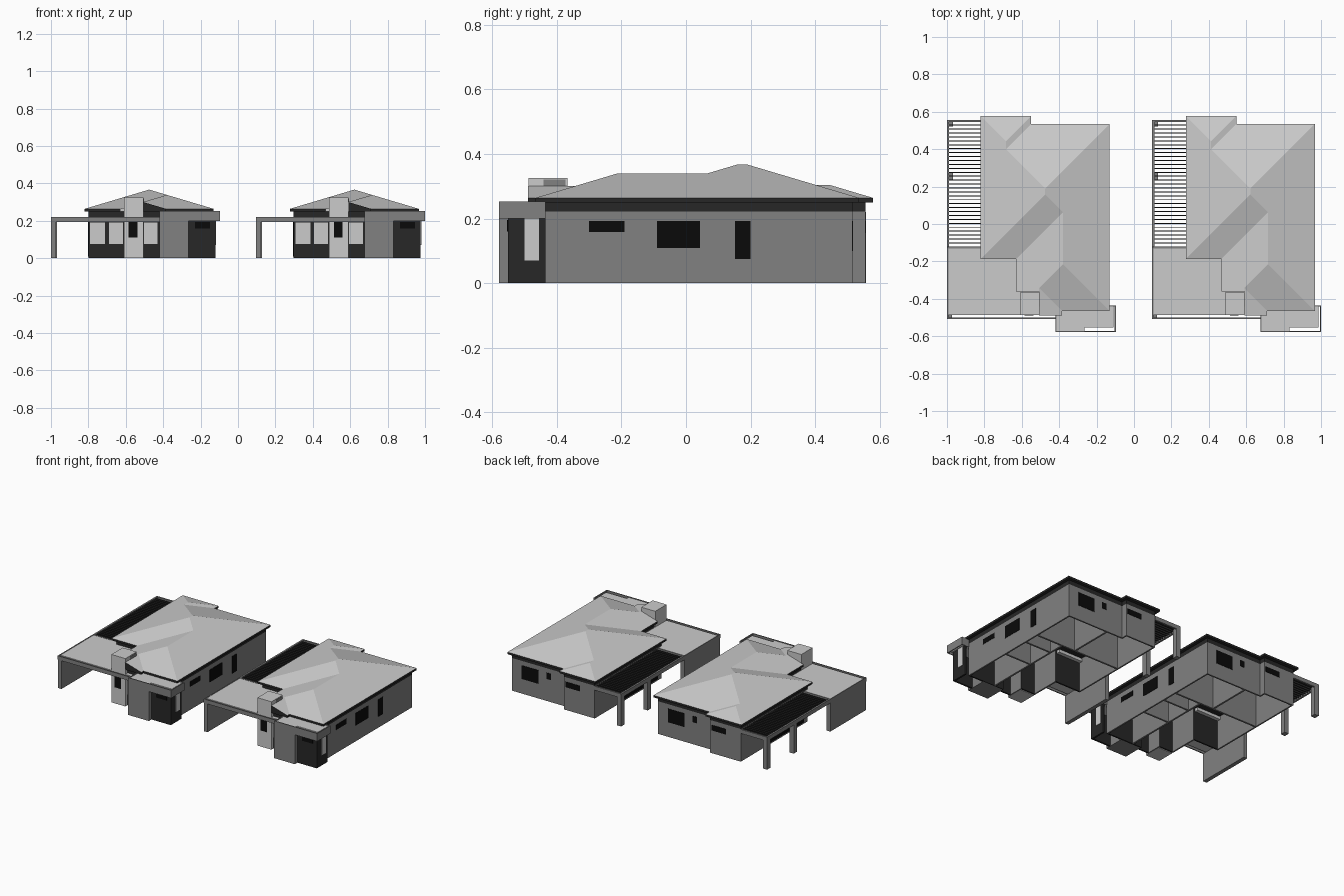
import bpy

if "Cube" in bpy.data.objects:
    bpy.data.objects.remove(bpy.data.objects["Cube"])

def mat(name, v):
    m = bpy.data.materials.new(name)
    m.diffuse_color = (v, v, v, 1)
    m.use_nodes = True
    m.node_tree.nodes["Principled BSDF"].inputs["Base Color"].default_value = m.diffuse_color
    return m

WALL, DARK, BLACK = mat("wall_grey", .22), mat("dark_trim", .02), mat("dark_glass", .003)
ROOF = mat("roof_grey", .8)

def mesh_obj(name, verts, faces, mats=(), idx=None):
    me = bpy.data.meshes.new(name)
    me.from_pydata(verts, [], faces)
    for m in mats:
        me.materials.append(m)
    if idx:
        me.polygons.foreach_set("material_index", idx)
    ob = bpy.data.objects.new(name, me)
    bpy.context.collection.objects.link(ob)
    return ob

BOX = [(0, 2, 3, 1), (4, 5, 7, 6), (0, 1, 5, 4), (2, 6, 7, 3), (0, 4, 6, 2), (1, 3, 7, 5)]

def boxes(name, specs, dx, m=None):
    """specs: list of (x0, x1, y0, y1, z0, z1)"""
    v, f = [], []
    for x0, x1, y0, y1, z0, z1 in specs:
        n = len(v)
        v += [(x + dx, y, z) for z in (z0, z1) for y in (y0, y1) for x in (x0, x1)]
        f += [tuple(n + i for i in q) for q in BOX]
    return mesh_obj(name, v, f, [m] if m else [])

EAVE, FASCIA, PITCH = .264, .014, .298

def hip_roof(name, x0, x1, y0, y1, dx, front=1, back=1):
    """Ridge runs along y; front/back = 1 for a hip, 0 for a gable."""
    h = (x1 - x0) / 2
    c, top = (x0 + x1) / 2, EAVE + h * PITCH
    v = [(x0, y0), (x1, y0), (x1, y1), (x0, y1)]
    v = [(x + dx, y, z) for z in (EAVE - FASCIA, EAVE) for x, y in v]
    v += [(c + dx, y0 + h * front, top), (c + dx, y1 - h * back, top)]
    f = [(3, 2, 1, 0), (0, 1, 5, 4), (1, 2, 6, 5), (2, 3, 7, 6), (3, 0, 4, 7),
         (4, 5, 8), (5, 6, 9, 8), (6, 7, 9), (7, 4, 8, 9)]
    return mesh_obj(name, v, f, [ROOF, DARK],
                    [1, 1, 1, 1, 1, 1 - front, 0, 1 - back, 0])

OUTLINE = [(-.15, -.44), (-.15, .515), (-.57, .515), (-.57, .555), (-.80, .555),
           (-.80, -.16), (-.61, -.16), (-.61, -.36), (-.505, -.36), (-.505, -.462),
           (-.41, -.462), (-.41, -.44)]
WT = .222  # wall top

def house(side, dx):
    def B(name, specs, m=None):
        return boxes(f"{side}_{name}", specs, dx, m)

    # outer walls as a shell, street-facing ones dark
    n = len(OUTLINE)
    low = [(x + dx, y, 0) for x, y in OUTLINE]
    high = [(x, y, WT) for x, y, _ in low]
    sides = [(i, (i + 1) % n, n + (i + 1) % n, n + i) for i in range(n)]
    street = [1 if OUTLINE[(i + 1) % n][0] > OUTLINE[i][0] else 0 for i in range(n)]
    shell = mesh_obj(f"{side}_outer_walls", low + high, sides, [WALL, DARK], street)
    s = shell.modifiers.new("thickness", 'SOLIDIFY')
    s.thickness, s.offset = .014, -1
    # dark frieze and ceiling
    band = [(x, y, .251) for x, y, _ in low]
    mesh_obj(f"{side}_frieze", high + band,
             sides + [tuple(range(n))[::-1], tuple(range(n, 2 * n))], [DARK])
    # room partitions
    B("partitions", [(-.79, -.16, .2, .212, 0, WT), (-.46, -.448, .2, .505, 0, WT),
                     (-.36, -.348, -.43, .2, 0, WT), (-.35, -.16, -.1, -.088, 0, WT),
                     (-.35, -.16, .09, .102, 0, WT)], WALL)

    # roof: main hip, front wing, rear wing, small front gable
    hip_roof(f"{side}_main_roof", -.82, -.13, -.187, .535, dx)
    wing = hip_roof(f"{side}_front_wing_roof", -.63, -.13, -.465, .32, dx)
    hip_roof(f"{side}_rear_wing_roof", -.82, -.55, .2, .578, dx, front=0)
    gable = hip_roof(f"{side}_front_gable_roof", -.63, -.385, -.488, -.15, dx, 0, 0)
    cutter = B("chimney_notch_cutter", [(-.7, -.507, -.6, -.362, .1, .5)])
    cutter.hide_render = True
    cutter.hide_viewport = True
    for r in (wing, gable):
        b = r.modifiers.new("notch", 'BOOLEAN')
        b.operation, b.object, b.solver = 'DIFFERENCE', cutter, 'EXACT'

    # chimney with side vent and window
    B("chimney", [(-.61, -.505, -.487, -.366, 0, .325)])
    B("chimney_vent", [(-.506, -.503, -.44, -.372, .30, .32)], WALL)
    B("chimney_window", [(-.585, -.537, -.489, -.486, .11, .195)], BLACK)

    # windows
    B("windows", [(-.151, -.148, -.30, -.19, .158, .192), (-.151, -.148, -.09, .043, .108, .192),
                  (-.151, -.148, .152, .20, .075, .192),
                  (-.35, -.225, .514, .517, .10, .192), (-.445, -.41, .514, .517, .15, .192),
                  (-.69, -.58, .554, .557, .155, .192),
                  (-.803, -.799, -.12, .29, .01, .205),
                  (-.23, -.15, -.553, -.549, .16, .195)], BLACK)
    B("light_panels", [(-.79, -.71, -.164, -.159, .075, .192), (-.69, -.615, -.164, -.159, .075, .192),
                       (-.503, -.43, -.466, -.461, .075, .192),
                       (-.121, -.117, -.50, -.455, .07, .2)])

    # entry: solid pier, dark enclosed porch, parapet and roof slab
    B("entry_pier", [(-.42, -.265, -.578, -.435, 0, .2)], WALL)
    B("entry_porch_walls", [(-.265, -.12, -.55, -.538, 0, .2),
                            (-.132, -.12, -.538, -.435, 0, .2)], DARK)
    B("entry_parapet", [(-.42, -.097, -.578, -.572, .2, .253), (-.103, -.097, -.572, -.435, .2, .253),
                        (-.42, -.414, -.572, -.435, .2, .253), (-.15, -.103, -.441, -.435, .2, .253)], WALL)
    B("entry_roof", [(-.414, -.265, -.572, -.437, .2, .249), (-.265, -.11, -.553, -.437, .2, .249)])

    # carport: roof slab, edge beams and side wall
    B("carport_roof", [(-.993, -.61, -.487, -.125, .198, .218), (-.61, -.42, -.487, -.36, .198, .218)])
    B("carport_beams", [(-1, -.42, -.507, -.50, .193, .22), (-1, -.993, -.50, -.123, .193, .22),
                        (-.993, -.80, -.13, -.12, .193, .22)], WALL)
    B("carport_wall", [(-1, -.973, -.505, -.12, 0, .193)], WALL)

    # pergola: beams, posts and slats
    B("pergola_beams", [(-1, -.988, -.12, .557, .193, .22), (-.988, -.80, .545, .557, .193, .22)], WALL)
    B("pergola_posts", [(-1, -.968, .521, .557, 0, .2), (-1, -.968, .236, .272, 0, .2)], WALL)
    B("pergola_slats", [(-.99, -.80, -.104 + i * .021, -.099 + i * .021, .198, .218)
                        for i in range(31)], DARK)

house("left", 0)
house("right", 1.097)
